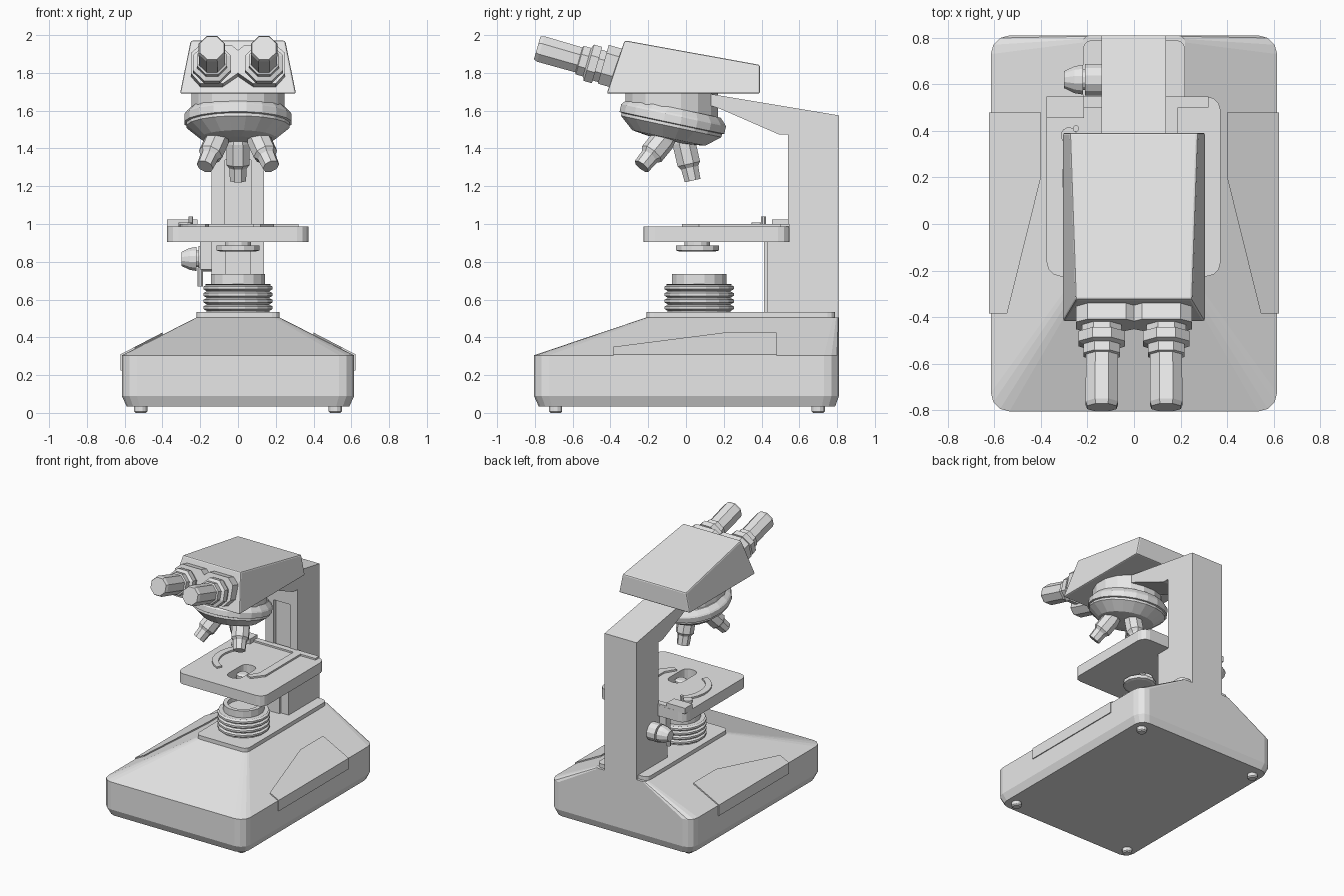
import bpy, bmesh
from math import cos, sin, pi, radians
from mathutils import Vector

cube = bpy.data.objects.get("Cube")
if cube:
    bpy.data.objects.remove(cube, do_unlink=True)

grey = bpy.data.materials.new("light_grey")
grey.use_nodes = True
GREY = (0.8, 0.8, 0.8, 1)
grey.diffuse_color = GREY
grey.node_tree.nodes["Principled BSDF"].inputs["Base Color"].default_value = GREY


def loft(name, rings):
    """Skin matching rings of points and cap both ends."""
    bm = bmesh.new()
    loops = [[bm.verts.new(p) for p in ring] for ring in rings]
    n = len(loops[0])
    for a, b in zip(loops, loops[1:]):
        for i in range(n):
            j = (i + 1) % n
            bm.faces.new((a[i], a[j], b[j], b[i]))
    bm.faces.new(loops[0])
    bm.faces.new(loops[-1])
    bmesh.ops.recalc_face_normals(bm, faces=bm.faces)
    mesh = bpy.data.meshes.new(name)
    bm.to_mesh(mesh)
    bm.free()
    mesh.materials.append(grey)
    ob = bpy.data.objects.new(name, mesh)
    bpy.context.scene.collection.objects.link(ob)
    return ob


def rounded(x0, x1, y0, y1, z, r, steps=3):
    """Rounded rectangle ring at height z."""
    pts = []
    corners = ((x1, y1, 0), (x0, y1, 1), (x0, y0, 2), (x1, y0, 3))
    for x, y, q in corners:
        cx = x - r if x == x1 else x + r
        cy = y - r if y == y1 else y + r
        for k in range(steps + 1):
            a = (q + k / steps) * pi / 2
            pts.append((cx + r * cos(a), cy + r * sin(a), z))
    return pts


def slab(name, x0, x1, y0, y1, z0, z1, r=0.002):
    return loft(name, [rounded(x0, x1, y0, y1, z, r) for z in (z0, z1)])


def box(name, x0, x1, y0, y1, z0, z1):
    ring = ((x0, y0), (x1, y0), (x1, y1), (x0, y1))
    return loft(name, [[(x, y, z) for x, y in ring] for z in (z0, z1)])


def plate(name, pts, z0, z1):
    return loft(name, [[(x, y, z) for x, y in pts] for z in (z0, z1)])


def lathe(name, profile, origin, axis=(0, 0, 1), sides=16):
    """Turn (radius, distance) pairs around an axis."""
    q = Vector(axis).to_track_quat('Z', 'Y')
    o = Vector(origin)
    rings = []
    for r, h in profile:
        angles = [(k + 0.5) * 2 * pi / sides for k in range(sides)]
        rings.append([o + q @ Vector((r * cos(a), r * sin(a), h)) for a in angles])
    return loft(name, rings)


def cut(ob, cutter):
    cutter.hide_render = True
    cutter.hide_set(True)
    mod = ob.modifiers.new("cut", 'BOOLEAN')
    mod.operation = 'DIFFERENCE'
    mod.solver = 'EXACT'
    mod.object = cutter


# Base: chamfered foot, upright wall, sloping shoulders
loft("base", [
    rounded(-0.59, 0.59, -0.78, 0.79, 0.035, 0.07),
    rounded(-0.615, 0.615, -0.805, 0.81, 0.09, 0.08),
    rounded(-0.615, 0.615, -0.805, 0.81, 0.305, 0.08),
    rounded(-0.22, 0.22, -0.21, 0.81, 0.505, 0.03),
])
slab("base_top_plate", -0.22, 0.22, -0.21, 0.79, 0.5, 0.535, 0.04)

for side, s in (("left", 1), ("right", -1)):
    # Raised side covers following the shoulder
    def section(y, x_in, z_top):
        pts = ((0.622, 0.225), (0.622, 0.31), (x_in, z_top),
               (x_in, z_top - 0.04), (0.59, 0.225))
        return [(s * x, y, z) for x, z in pts]
    loft(side + "_side_cover", [section(-0.385, 0.545, 0.35),
                                section(0.2, 0.4, 0.425),
                                section(0.48, 0.4, 0.425)])
    for end, y in (("front", -0.69), ("back", 0.7)):
        lathe(f"{end}_{side}_foot", [(0.028, 0), (0.036, 0.008), (0.036, 0.04)],
              (s * 0.515, y, 0), sides=12)

# Column and arm in one side profile
arm = [(0.54, 0.5), (0.81, 0.5), (0.81, 1.575), (0.12, 1.69),
       (0.12, 1.63), (0.18, 1.61), (0.49, 1.475), (0.54, 1.475)]
column = loft("column_and_arm", [[(x, y, z) for y, z in arm] for x in (-0.14, 0.137)])
cut(column, box("rail_slot_cutter", -0.07, 0.07, 0.5, 0.57, 0.97, 1.34))
box("stage_carrier", -0.14, 0.137, 0.43, 0.56, 0.52, 0.91)
box("focus_rail", -0.07, 0.07, 0.412, 0.45, 0.52, 0.91)

# Focus knob and small stage control
lathe("focus_knob", [(0.07, 0), (0.07, 0.075), (0.045, 0.075), (0.045, 0.085),
                     (0.066, 0.085), (0.06, 0.12), (0.038, 0.165)],
      (-0.135, 0.62, 0.815), (-1, 0, 0), 12)
box("control_bracket", -0.2, -0.13, 0.475, 0.53, 0.76, 0.91)
lathe("control_pin", [(0.017, 0), (0.017, 0.1)], (-0.2, 0.5, 0.67), sides=8)

# Lamp with ribbed collar and recessed lens
ribs = [(0.17, 0.53)]
for z in (0.55, 0.585, 0.62, 0.655):
    ribs += [(0.17, z - 0.01), (0.187, z), (0.187, z + 0.014), (0.17, z + 0.022)]
lathe("lamp", ribs + [(0.18, 0.682), (0.146, 0.682), (0.146, 0.735),
                      (0.115, 0.735), (0.115, 0.7)], (0, 0.07, 0))

# Condenser under the stage
lathe("condenser", [(0.1, 0.855), (0.118, 0.86), (0.118, 0.885), (0.07, 0.885),
                    (0.07, 0.92)], (0, 0.06, 0), sides=12)

# Stage with light opening
stage = slab("stage", -0.375, 0.372, -0.225, 0.548, 0.905, 0.987, 0.06)
cut(stage, slab("opening_cutter", -0.06, 0.06, -0.08, 0.17, 0.88, 1.02, 0.05))
lathe("condenser_lens", [(0.045, 0.9), (0.045, 0.96), (0.03, 0.97)], (0, 0.06, 0), sides=12)

# Slide holder: rail, block, peg and two fingers
box("holder_rail", -0.375, 0.32, 0.5, 0.547, 0.98, 1.0)
box("holder_block", -0.375, -0.215, 0.455, 0.547, 0.98, 1.025)
lathe("holder_peg", [(0.014, 0.98), (0.014, 1.04)], (-0.25, 0.41, 0), sides=8)
lathe("finger_pivot", [(0.035, 0.98), (0.035, 1.008)], (-0.28, 0.38, 0), sides=12)
arc = [radians(100 + 15 * k) for k in range(11)]
crescent = [(-0.1 + 0.21 * cos(a), 0.2 + 0.23 * sin(a)) for a in arc[2:]]
crescent += [(-0.1 + 0.16 * cos(a), 0.2 + 0.19 * sin(a)) for a in reversed(arc[2:])]
plate("curved_finger", crescent, 0.98, 1.0)
plate("straight_finger", [(0.13, 0.52), (0.13, 0.08), (0.08, 0.0), (0.12, -0.02),
                          (0.19, 0.07), (0.19, 0.52)], 0.98, 1.0)

# Turret with tilted disc
lathe("turret_neck", [(0.25, 1.55), (0.25, 1.7)], (0, -0.075, 0))
tilt = radians(12)
lathe("turret", [(0.25, 0.05), (0.28, 0.02), (0.287, 0.01), (0.287, -0.03), (0.275, -0.034),
                 (0.275, -0.05), (0.2, -0.112), (0.1, -0.125)],
      (0, -0.068, 1.565), (0, sin(tilt), cos(tilt)), 20)


# Three objectives spread around the turret
def objective(name, base, tip):
    axis = Vector(tip) - Vector(base)
    n = axis.length
    lathe(name, [(0.055, 0), (0.066, 0.04), (0.066, n - 0.09), (0.058, n - 0.08),
                 (0.05, n - 0.07), (0.046, n)], base, axis, 8)


objective("back_objective", (0, -0.02, 1.47), (0, 0.035, 1.23))
objective("left_objective", (0.1, -0.1, 1.47), (0.175, -0.235, 1.305))
objective("right_objective", (-0.1, -0.1, 1.47), (-0.175, -0.235, 1.305))

# Head: wedge with slanted walls
head = loft("head", [
    [(-0.307, -0.42, 1.69), (0.307, -0.42, 1.69), (0.307, 0.392, 1.69), (-0.307, 0.392, 1.69)],
    [(-0.25, -0.325, 1.972), (0.25, -0.325, 1.972), (0.275, 0.392, 1.842), (-0.275, 0.392, 1.842)],
])
bevel = head.modifiers.new("soft_edges", 'BEVEL')
bevel.width = 0.01
bevel.segments = 2

# Eyepiece housing and tubes along the viewing axis
view = radians(16)
axis = Vector((0, -cos(view), sin(view)))
up = Vector((0, sin(view), cos(view)))
end = Vector((0, -0.788, 1.932))
half = [(0.035, 0.105), (0.2, 0.105), (0.25, 0.06), (0.25, -0.05),
        (0.2, -0.108), (0.08, -0.108)]
outline = [(0, 0.075)] + half + [(0, -0.05)] + [(-x, v) for x, v in reversed(half)]
loft("eyepiece_housing", [[end - axis * d + Vector((x, 0, 0)) + up * (v + 0.015)
                           for x, v in outline] for d in (0.36, 0.52)])
for side, s in (("left", 1), ("right", -1)):
    lathe(side + "_eyepiece", [(0.092, 0.42), (0.092, 0.33), (0.108, 0.33), (0.108, 0.285),
                               (0.085, 0.275), (0.085, 0.235), (0.074, 0.23),
                               (0.076, 0.02), (0.068, 0)],
          end + Vector((s * 0.138, 0, 0)), -axis, 8)
